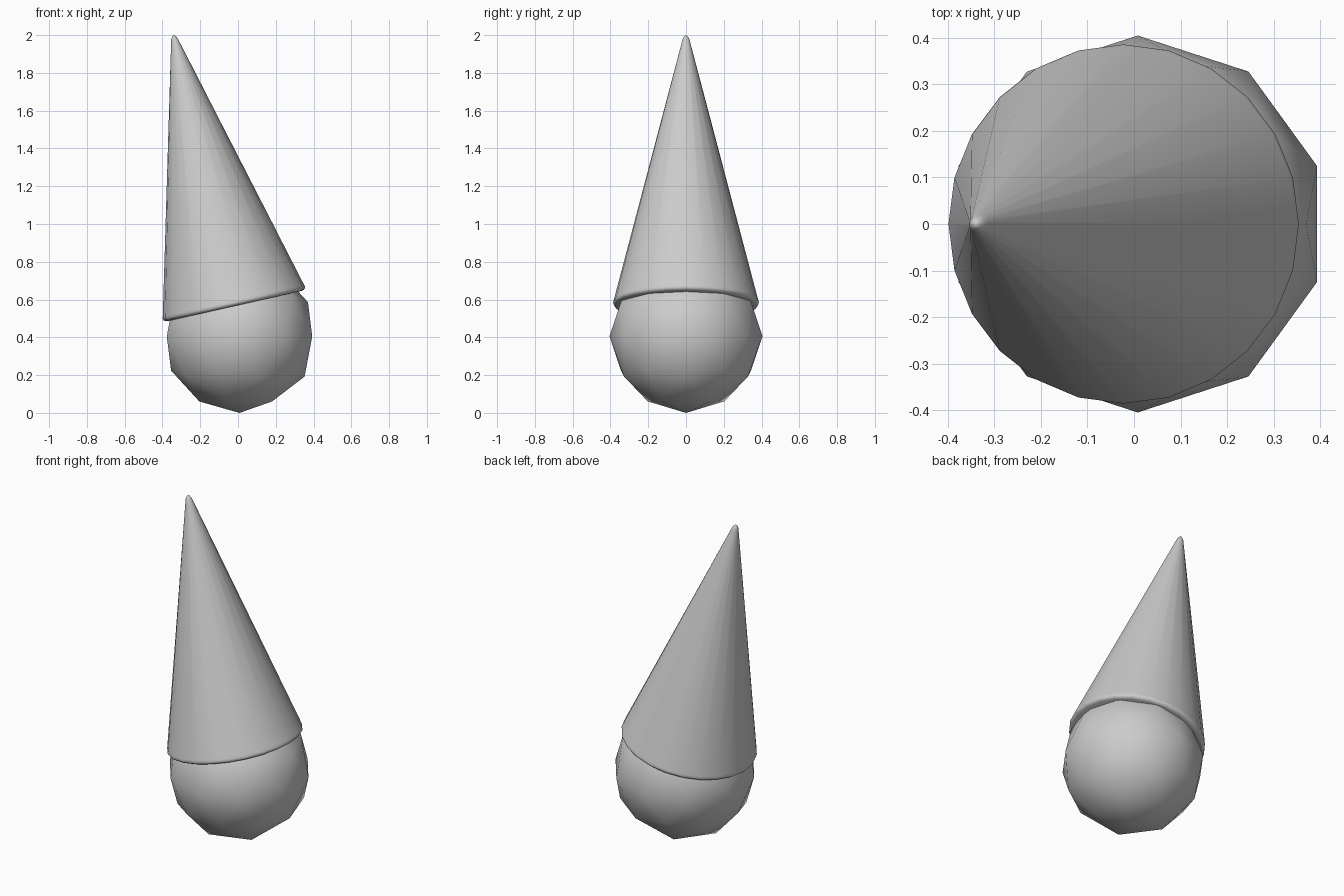
import bpy, bmesh
from math import radians
from mathutils import Matrix

if "Cube" in bpy.data.objects:
    bpy.data.objects.remove(bpy.data.objects["Cube"])


def make_object(name, bm, matrix, sharp_angle):
    bmesh.ops.recalc_face_normals(bm, faces=bm.faces)
    mesh = bpy.data.meshes.new(name)
    bm.to_mesh(mesh)
    bm.free()
    mesh.transform(matrix)
    obj = bpy.data.objects.new(name, mesh)
    bpy.context.collection.objects.link(obj)
    bpy.ops.object.select_all(action='DESELECT')
    obj.select_set(True)
    bpy.context.view_layer.objects.active = obj
    bpy.ops.object.shade_smooth_by_angle(angle=radians(sharp_angle))
    return obj


# Head: coarse, smooth-shaded ball
bm = bmesh.new()
bmesh.ops.create_icosphere(bm, subdivisions=2, radius=0.405)
make_object("head_ball", bm, Matrix.Translation((0.008, 0, 0.405)), 60)

# Hat: lathed cone with rounded rim and rounded tip, leaning left
profile = [(0, 0), (0.366, 0), (0.376, 0.003), (0.384, 0.010), (0.386, 0.019),
           (0.383, 0.03), (0.022, 1.432), (0.017, 1.450), (0.009, 1.464), (0, 1.470)]
bm = bmesh.new()
verts = [bm.verts.new((r, 0, z)) for r, z in profile]
edges = [bm.edges.new(pair) for pair in zip(verts, verts[1:])]
bmesh.ops.spin(bm, geom=verts + edges, cent=(0, 0, 0), axis=(0, 0, 1),
               angle=radians(360), steps=24, use_duplicate=False)
bmesh.ops.remove_doubles(bm, verts=bm.verts, dist=0.0005)
lean = Matrix.Translation((-0.018, 0, 0.566)) @ Matrix.Rotation(radians(-12.7), 4, 'Y')
make_object("cone_hat", bm, lean, 60)
